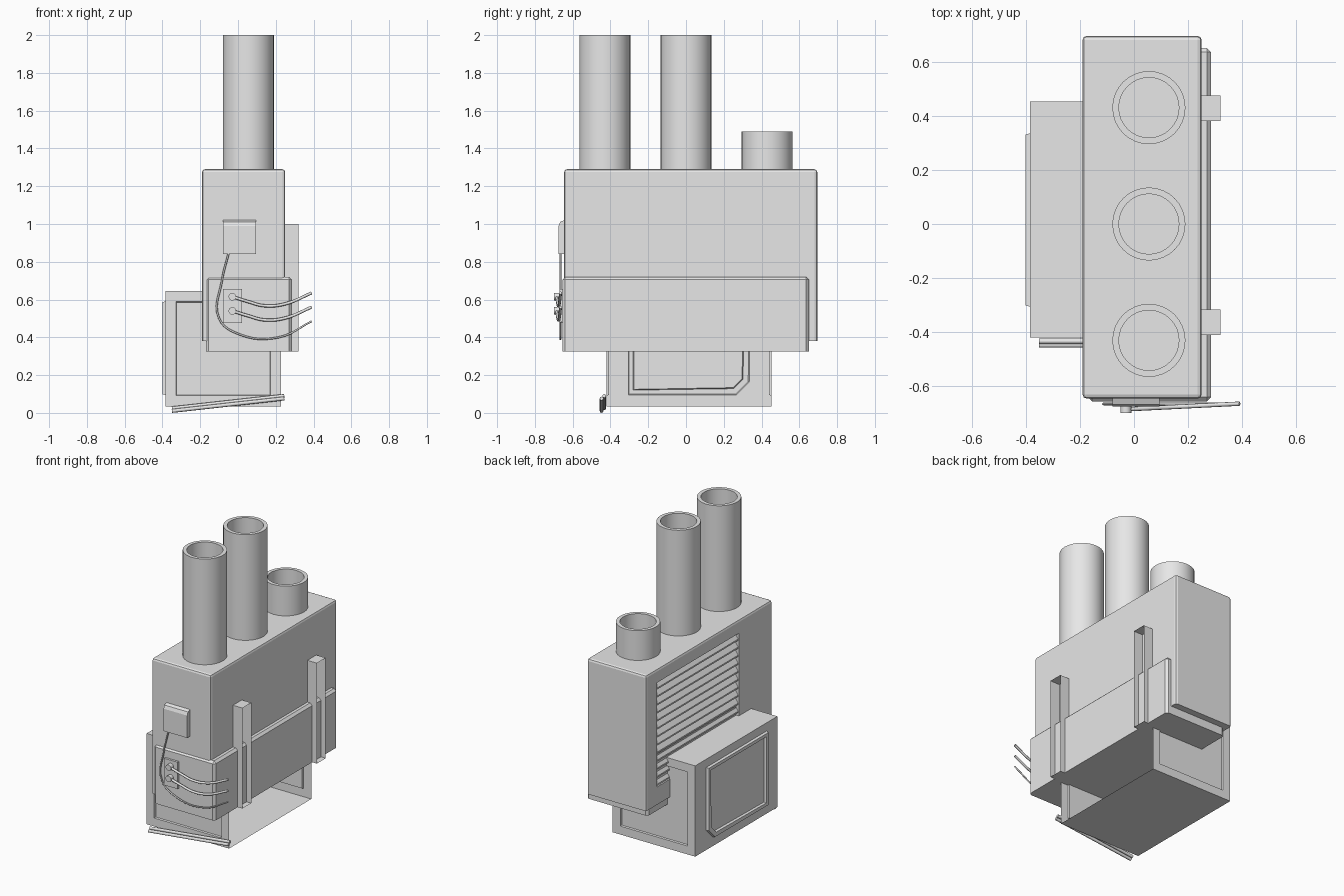
import bpy, bmesh, math
from mathutils import Vector, Matrix

if "Cube" in bpy.data.objects:
    bpy.data.objects.remove(bpy.data.objects["Cube"], do_unlink=True)

metal = bpy.data.materials.new("grey_metal")
metal.use_nodes = True
metal.diffuse_color = (0.8, 0.8, 0.8, 1)
metal.node_tree.nodes["Principled BSDF"].inputs["Base Color"].default_value = (0.8, 0.8, 0.8, 1)


def finish(bm, name, smooth=False):
    bmesh.ops.recalc_face_normals(bm, faces=bm.faces)
    me = bpy.data.meshes.new(name)
    bm.to_mesh(me)
    bm.free()
    ob = bpy.data.objects.new(name, me)
    bpy.context.collection.objects.link(ob)
    me.materials.append(metal)
    if smooth:
        bpy.ops.object.select_all(action='DESELECT')
        ob.select_set(True)
        bpy.context.view_layer.objects.active = ob
        bpy.ops.object.shade_smooth_by_angle(angle=math.radians(35))
    return ob


def box_mesh(lo, hi):
    bm = bmesh.new()
    bmesh.ops.create_cube(bm, size=1)
    lo, hi = Vector(lo), Vector(hi)
    for v in bm.verts:
        v.co = (lo + hi) / 2 + v.co * (hi - lo)
    return bm


def box(name, lo, hi, bevel=0, segments=2, keep_bottom=True):
    bm = box_mesh(lo, hi)
    if bevel:
        edges = [e for e in bm.edges
                 if not keep_bottom or max(v.co.z for v in e.verts) > lo[2] + 1e-4]
        bmesh.ops.bevel(bm, geom=edges, offset=bevel, segments=segments,
                        profile=0.5, affect='EDGES')
    return finish(bm, name)


def drop_faces(bm, direction):
    bm.normal_update()
    faces = [f for f in bm.faces if f.normal.dot(Vector(direction)) > 0.9]
    bmesh.ops.delete(bm, geom=faces, context='FACES_ONLY')


def cable(name, points, radius):
    cu = bpy.data.curves.new(name, 'CURVE')
    cu.dimensions = '3D'
    cu.bevel_depth, cu.bevel_resolution, cu.use_fill_caps = radius, 2, True
    sp = cu.splines.new('BEZIER')
    sp.bezier_points.add(len(points) - 1)
    for p, co in zip(sp.bezier_points, points):
        p.co = co
        p.handle_left_type = p.handle_right_type = 'AUTO'
    sp.resolution_u = 6
    ob = bpy.data.objects.new(name, cu)
    bpy.context.collection.objects.link(ob)
    cu.materials.append(metal)


# Main housing with a recess for the louvres
housing = box("housing", (-0.19, -0.645, 0.38), (0.25, 0.695, 1.29), 0.015)
VENT_Y, VENT_Z, DEPTH = (-0.29, 0.58), (0.5, 1.2), 0.035
cutter = box("vent_cutter", (-0.3, VENT_Y[0], VENT_Z[0]), (-0.19 + DEPTH, VENT_Y[1], VENT_Z[1]))
cutter.hide_render = True
cutter.hide_viewport = True
cut = housing.modifiers.new("vent", 'BOOLEAN')
cut.object, cut.operation, cut.solver = cutter, 'DIFFERENCE', 'EXACT'

# Slanted louvre slats
bm = bmesh.new()
count = 13
pitch = (VENT_Z[1] - VENT_Z[0]) / count
for i in range(count):
    z = VENT_Z[0] + i * pitch
    section = [(-0.185, z + 0.004), (-0.185, z + 0.014), (-0.155, z + pitch), (-0.155, z + pitch - 0.01)]
    face = bm.faces.new([bm.verts.new((x, VENT_Y[0], h)) for x, h in section])
    ext = bmesh.ops.extrude_face_region(bm, geom=[face], use_keep_orig=True)["geom"]
    bmesh.ops.translate(bm, vec=(0, VENT_Y[1] - VENT_Y[0], 0),
                        verts=[v for v in ext if isinstance(v, bmesh.types.BMVert)])
finish(bm, "louvre_slats")

# Collar around the lower housing
box("lower_collar", (-0.17, -0.655, 0.325), (0.285, 0.65, 0.72), 0.015, 1)

# Hollow chimney pipes
for i, (y, top) in enumerate([(-0.43, 2.0), (0, 2.0), (0.43, 1.49)]):
    bm = bmesh.new()
    rings = []
    for radius, z in [(0.135, 1.28), (0.135, top), (0.111, top), (0.111, 1.295)]:
        rings.append(bmesh.ops.create_circle(
            bm, segments=32, radius=radius,
            matrix=Matrix.Translation((0.055, y, z)))["verts"])
    for a, b in zip(rings, rings[1:]):
        for k in range(32):
            n = (k + 1) % 32
            bm.faces.new((a[k], a[n], b[n], b[k]))
    bm.faces.new(rings[-1])
    finish(bm, f"chimney_pipe_{i + 1}", True)

# Side cabinet: thin shell, open toward +x, inset panels on front and back
X0, X1, Y0, Y1, Z0, Z1 = -0.385, 0.228, -0.42, 0.452, 0.035, 0.645
bm = box_mesh((X0, Y0, Z0), (X1, Y1, Z1))
drop_faces(bm, (1, 0, 0))
drop_faces(bm, (-1, 0, 0))
bm.normal_update()
for f in [f for f in bm.faces if abs(f.normal.y) > 0.9]:
    bmesh.ops.inset_individual(bm, faces=[f], thickness=0.08)
    bmesh.ops.inset_individual(bm, faces=[f], thickness=0.004, depth=-0.012)
finish(bm, "cabinet_shell")

# Raised door on the cabinet's outer side, chamfered at its back corners
bm = bmesh.new()


def loop(pts):
    vs = [bm.verts.new((X0, y, z)) for y, z in pts]
    return vs, [bm.edges.new((vs[i], vs[i - 1])) for i in range(len(vs))]


_, outer = loop([(Y0, Z0), (Y1, Z0), (Y1, Z1), (Y0, Z1)])
door, inner = loop([(-0.305, 0.095), (0.265, 0.095), (0.335, 0.165), (0.335, 0.59), (-0.305, 0.59)])
bmesh.ops.triangle_fill(bm, edges=outer + inner, use_beauty=True)
for f in [f for f in bm.faces if all(v in door for v in f.verts)]:
    bm.faces.remove(f)
face = bm.faces.new(door)
face.normal_update()
if face.normal.x > 0:
    face.normal_flip()
for thick, depth in [(0.006, 0.016), (0.03, 0), (0.006, -0.014)]:
    bmesh.ops.inset_region(bm, faces=[face], thickness=thick, depth=depth)
finish(bm, "cabinet_door")

# Mounting brackets: channels open toward +x
for name, y in (("front_bracket", -0.41), ("back_bracket", 0.38)):
    bm = box_mesh((0.245, y, 0.325), (0.32, y + 0.094, 1.0))
    drop_faces(bm, (1, 0, 0))
    drop_faces(bm, (-1, 0, 0))
    finish(bm, name)

# Junction box with a sloped top
bm = box_mesh((-0.08, -0.675, 0.84), (0.095, -0.64, 1.02))
edge = [e for e in bm.edges if all(v.co.y < -0.67 and v.co.z > 1 for v in e.verts)]
bmesh.ops.bevel(bm, geom=edge, offset=0.03, segments=2, profile=0.5, affect='EDGES')
finish(bm, "junction_box")

# Socket plate, plugs and cables
box("socket_plate", (-0.08, -0.67, 0.475), (0.02, -0.65, 0.655))
for i, z in enumerate((0.615, 0.54)):
    bm = bmesh.new()
    bmesh.ops.create_cone(bm, cap_ends=True, segments=16, radius1=0.02, radius2=0.02, depth=0.035,
                          matrix=Matrix.Translation((-0.03, -0.68, z)) @ Matrix.Rotation(math.pi / 2, 4, 'X'))
    finish(bm, f"plug_{i + 1}", True)
    path = [(-0.03, 0), (0.05, -0.025), (0.14, -0.048), (0.25, -0.038), (0.39, 0.02)]
    cable(f"power_cable_{i + 1}", [(x, -0.685 + 0.05 * (x + 0.03), z + dz) for x, dz in path], 0.008)
thin = [(-0.05, 0.845), (-0.085, 0.7), (-0.1, 0.5), (0.01, 0.415), (0.215, 0.4), (0.39, 0.485)]
cable("thin_cable", [(x, -0.665, z) for x, z in thin], 0.005)

# Twin slanted rods at the cabinet's foot
for i, (y, dz) in enumerate([(-0.433, 0.008), (-0.447, -0.006)]):
    cable(f"foot_rod_{i + 1}", [(-0.35, y, 0.016 + dz), (0.245, y, 0.082 + dz)], 0.01)
